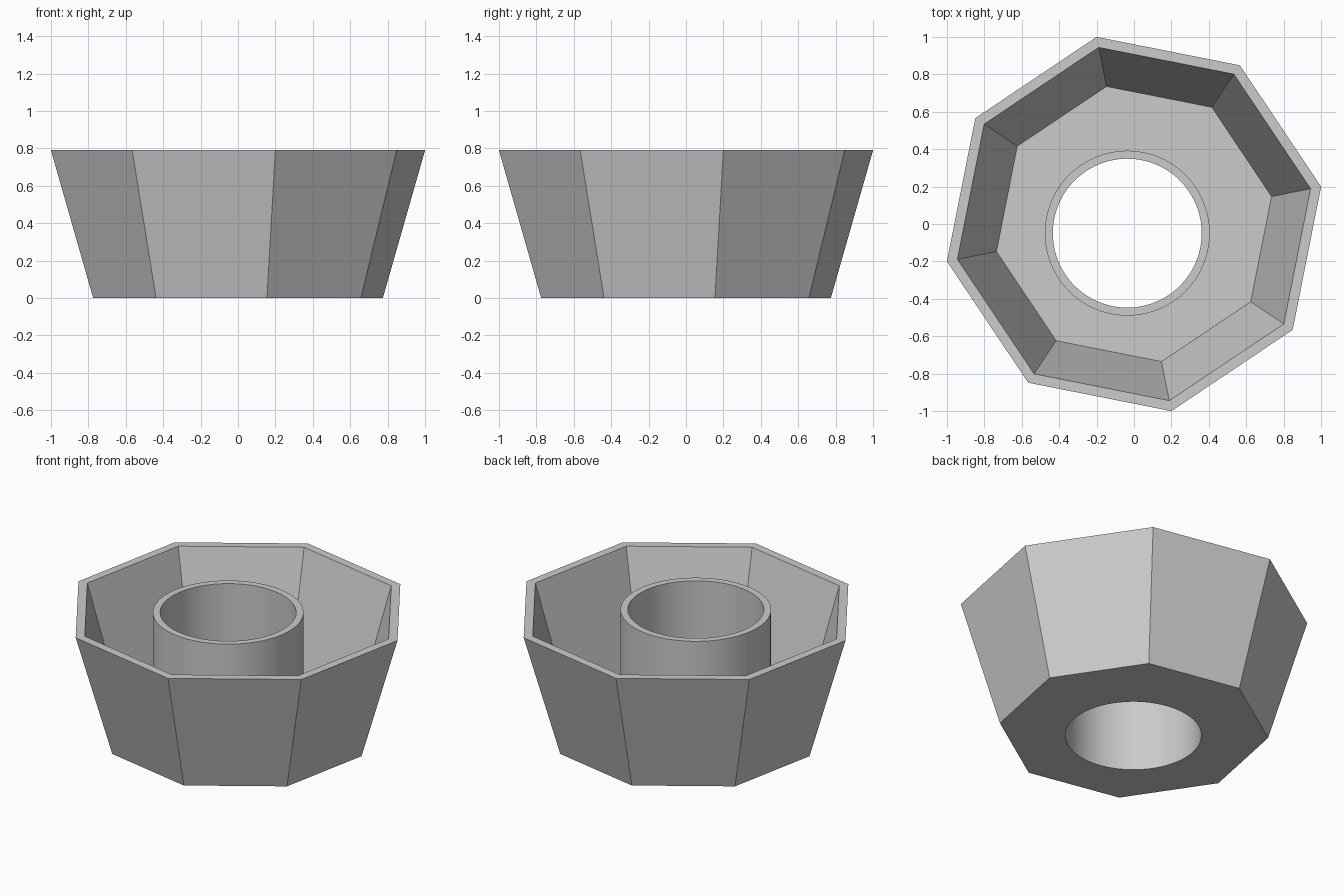
import bpy
import bmesh
from math import cos, sin, tau, radians
from mathutils import Vector

cube = bpy.data.objects.get("Cube")
if cube:
    bpy.data.objects.remove(cube, do_unlink=True)

HEIGHT = 0.79
FLOOR = 0.05
TURN = radians(11.3)
TUBE_X, TUBE_Y = -0.036, -0.049
TUBE_SIDES = 96

grey = bpy.data.materials.new("light_grey")
grey.use_nodes = True
grey.diffuse_color = (0.6, 0.6, 0.6, 1)
grey.node_tree.nodes["Principled BSDF"].inputs["Base Color"].default_value = (0.6, 0.6, 0.6, 1)

bm = bmesh.new()


def ring(sides, radius, z, cx=0, cy=0, turn=0):
    angles = [turn + tau * i / sides for i in range(sides)]
    return [bm.verts.new((cx + radius * cos(a), cy + radius * sin(a), z)) for a in angles]


def octagon(radius, z):
    return ring(8, radius, z, turn=TURN)


def circle(radius, z):
    return ring(TUBE_SIDES, radius, z, TUBE_X, TUBE_Y)


def join(a, b):
    """Band of quads between two rings of equal count."""
    n = len(a)
    for i in range(n):
        j = (i + 1) % n
        bm.faces.new((a[i], a[j], b[j], b[i]))


def fill_between(outer, inner, up):
    """Flat face region between an outline and a round hole."""
    edges = [bm.edges.get((r[i - 1], r[i])) for r in (outer, inner) for i in range(len(r))]
    bmesh.ops.triangle_fill(bm, edges=edges, use_beauty=True, normal=Vector((0, 0, up)))


# Tapered eight-sided shell with a flat rim
base = octagon(0.79, 0)
rim_outer = octagon(1.02, HEIGHT)
rim_inner = octagon(0.963, HEIGHT)
floor_edge = octagon(0.75, FLOOR)
join(base, rim_outer)
join(rim_outer, rim_inner)
join(rim_inner, floor_edge)

# Off-centre open tube through the floor
tube_foot = circle(0.441, FLOOR)
tube_top = circle(0.441, HEIGHT)
bore_top = circle(0.398, HEIGHT)
bore_base = circle(0.398, 0)
join(tube_foot, tube_top)
join(tube_top, bore_top)
join(bore_top, bore_base)

# Floor and underside
fill_between(floor_edge, tube_foot, 1)
fill_between(base, bore_base, -1)
bmesh.ops.recalc_face_normals(bm, faces=bm.faces[:])

mesh = bpy.data.meshes.new("octagonal_tray")
bm.to_mesh(mesh)
bm.free()
mesh.materials.append(grey)
tray = bpy.data.objects.new("octagonal_tray_with_tube", mesh)
bpy.context.collection.objects.link(tray)

# Round tube shades smooth, edges stay sharp
bpy.ops.object.select_all(action="DESELECT")
tray.select_set(True)
bpy.context.view_layer.objects.active = tray
bpy.ops.object.shade_smooth_by_angle(angle=radians(30))
